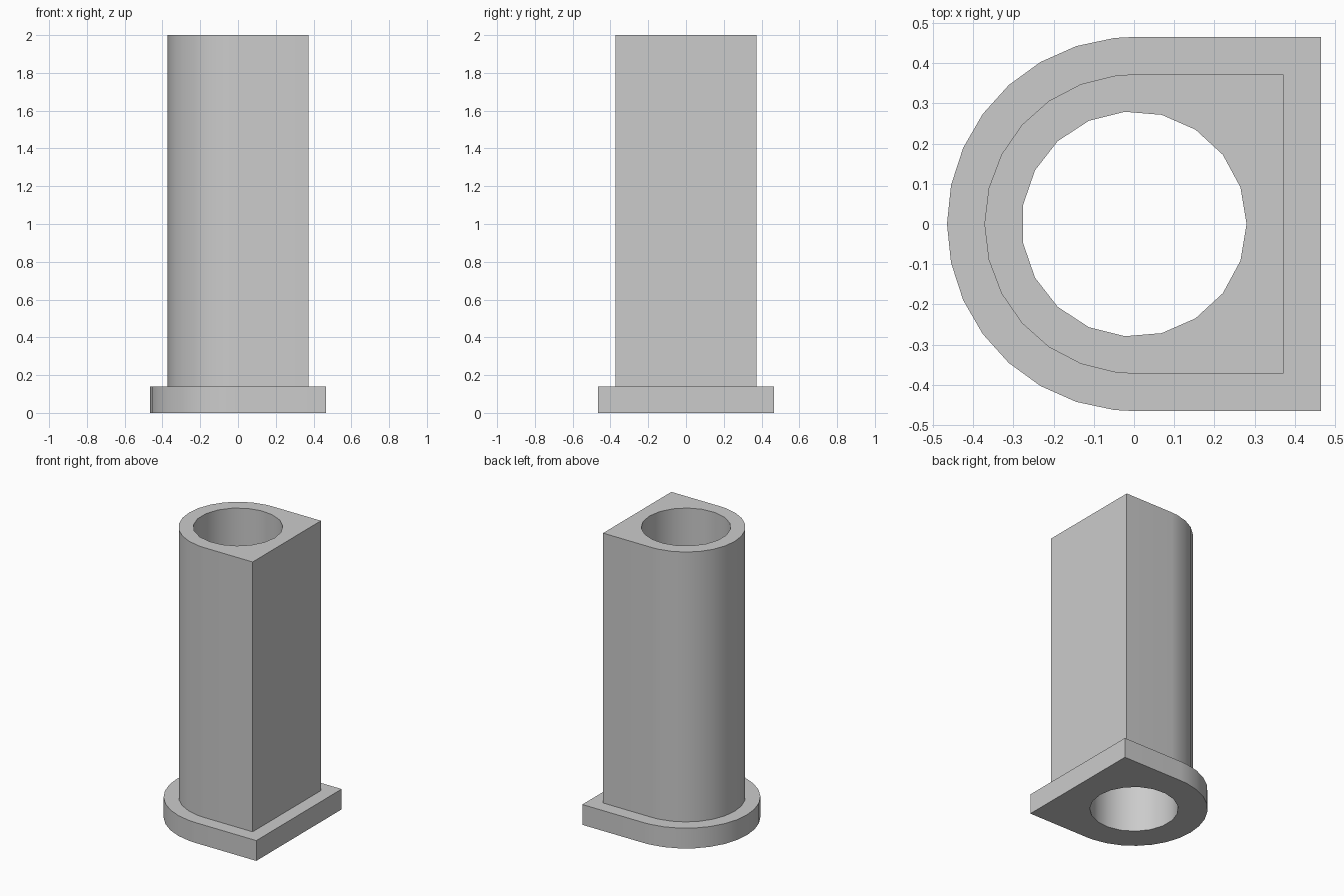
import bpy
import bmesh
from math import cos, sin, tau, radians

cube = bpy.data.objects.get("Cube")
if cube:
    bpy.data.objects.remove(cube, do_unlink=True)


def circle(radius, sides):
    return [(radius * cos(tau * i / sides), radius * sin(tau * i / sides))
            for i in range(sides)]


def d_profile(radius, sides):
    """Round on the -x side, square on the +x side."""
    arc = [p for p in circle(radius, sides) if p[0] < -0.001]
    return [(radius, -radius), (radius, radius), (0, radius)] + arc + [(0, -radius)]


bm = bmesh.new()


def add_loop(points, z):
    verts = [bm.verts.new((x, y, z)) for x, y in points]
    edges = [bm.edges.new((verts[i - 1], v)) for i, v in enumerate(verts)]
    return verts, edges


def wall(points, z0, z1):
    """Upright wall between two heights; returns its bottom and top edges."""
    low, low_edges = add_loop(points, z0)
    high, high_edges = add_loop(points, z1)
    for i in range(len(points)):
        bm.faces.new((low[i - 1], low[i], high[i], high[i - 1]))
    return low_edges, high_edges


def fill(outer, inner):
    bmesh.ops.triangle_fill(bm, edges=outer + inner, use_beauty=True)


height, flange_top = 2.0, 0.14

# Walls of the flange, the body and the bore
flange_low, flange_high = wall(d_profile(0.465, 30), 0, flange_top)
body_low, body_high = wall(d_profile(0.372, 26), flange_top, height)
bore_low, bore_high = wall(circle(0.28, 19), 0, height)

# Flat underside, flange ledge and top rim
fill(flange_low, bore_low)
fill(flange_high, body_low)
fill(body_high, bore_high)
bmesh.ops.recalc_face_normals(bm, faces=bm.faces[:])

mesh = bpy.data.meshes.new("flanged_bushing")
bm.to_mesh(mesh)
bm.free()
bushing = bpy.data.objects.new("flanged_bushing", mesh)
bpy.context.collection.objects.link(bushing)

# Plain grey material
grey = bpy.data.materials.new("plain_grey")
grey.use_nodes = True
colour = (0.6, 0.6, 0.6, 1)
grey.diffuse_color = colour
grey.node_tree.nodes["Principled BSDF"].inputs["Base Color"].default_value = colour
mesh.materials.append(grey)

# Smooth curved walls, sharp corners
bpy.ops.object.select_all(action='DESELECT')
bushing.select_set(True)
bpy.context.view_layer.objects.active = bushing
bpy.ops.object.shade_smooth_by_angle(angle=radians(30))
